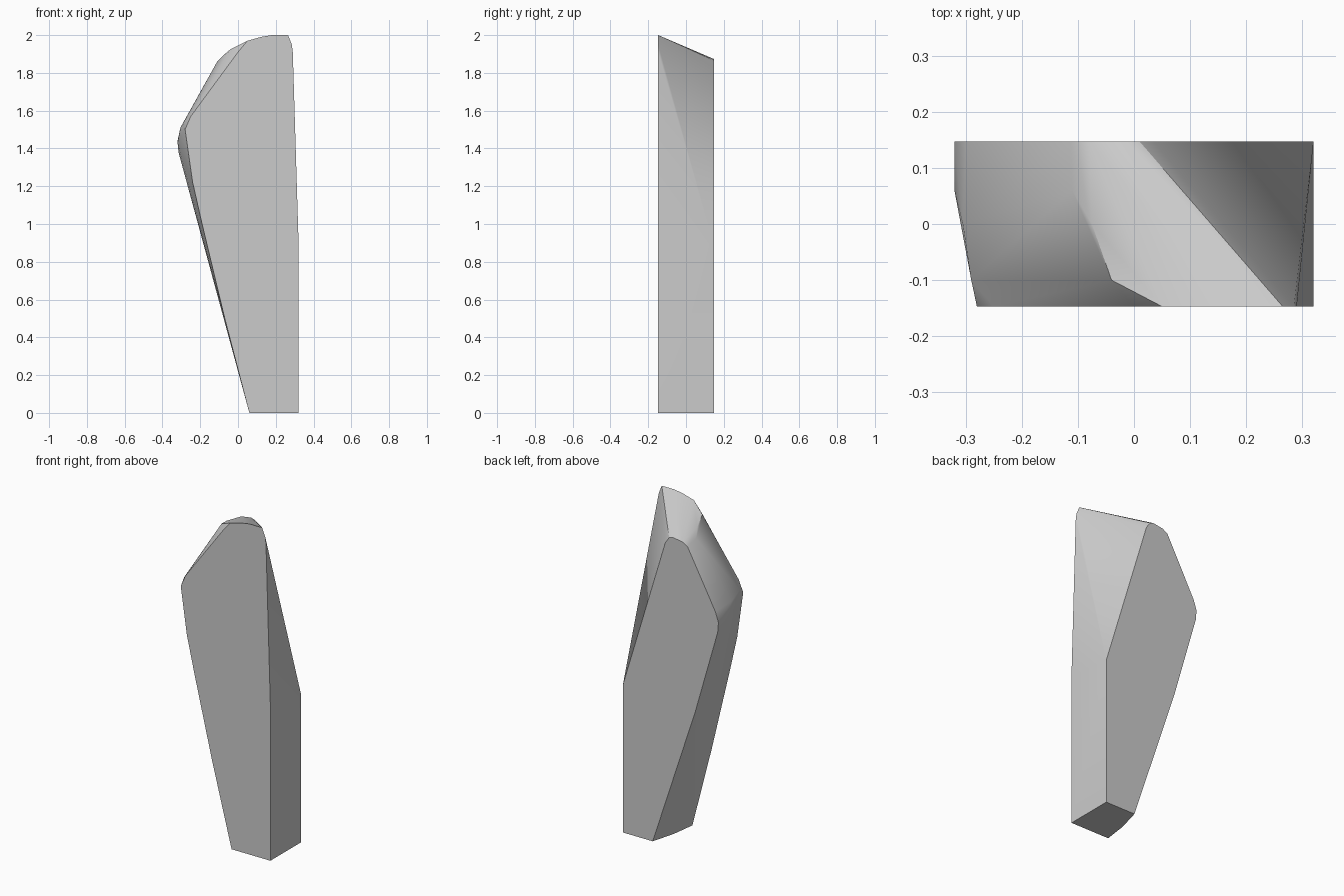
import bpy, bmesh

if "Cube" in bpy.data.objects:
    bpy.data.objects.remove(bpy.data.objects["Cube"])

D = 0.147  # half depth

# front outline (x, z)
front = [(0.32, 0), (0.06, 0), (-0.07, 0.5), (-0.19, 1.0), (-0.24, 1.22),
         (-0.28, 1.5), (-0.25, 1.57), (0.0, 1.91), (0.05, 1.97),
         (0.12, 1.99), (0.18, 2.0), (0.265, 2.0), (0.285, 1.95),
         (0.29, 1.91), (0.32, 0.92)]

# back outline, lower and sloped on the right shoulder
back = [(0.32, 0), (0.12, 0), (0.08, 0.12), (-0.165, 0.86), (-0.315, 1.38),
        (-0.32, 1.44), (-0.30, 1.5), (-0.113, 1.845), (-0.08, 1.864),
        (-0.015, 1.874), (0.01, 1.866), (0.035, 1.83), (0.32, 0.89)]

# rounding points of the left and top edges between the two faces
middle = [(0.08, 0.0, 0), (-0.32, 0.06, 1.43), (-0.29, -0.1, 1.535),
          (-0.305, 0.0, 1.51), (-0.11, 0.06, 1.86), (-0.04, -0.1, 1.925),
          (-0.075, 0.0, 1.895)]

points = [(x, -D, z) for x, z in front] + [(x, D, z) for x, z in back] + middle

# stone body: hull around both outlines
bm = bmesh.new()
for p in points:
    bm.verts.new(p)
hull = bmesh.ops.convex_hull(bm, input=bm.verts[:])
unused = [v for v in bm.verts if not v.link_faces]
bmesh.ops.delete(bm, geom=unused, context='VERTS')
bmesh.ops.dissolve_limit(bm, angle_limit=0.01, verts=bm.verts[:], edges=bm.edges[:])
bmesh.ops.recalc_face_normals(bm, faces=bm.faces[:])

mesh = bpy.data.meshes.new("standing_stone")
bm.to_mesh(mesh)
bm.free()
stone = bpy.data.objects.new("standing_stone", mesh)
bpy.context.collection.objects.link(stone)

# soft shading on the rounded edges only
bpy.context.view_layer.objects.active = stone
stone.select_set(True)
bpy.ops.object.shade_smooth_by_angle(angle=0.5)
